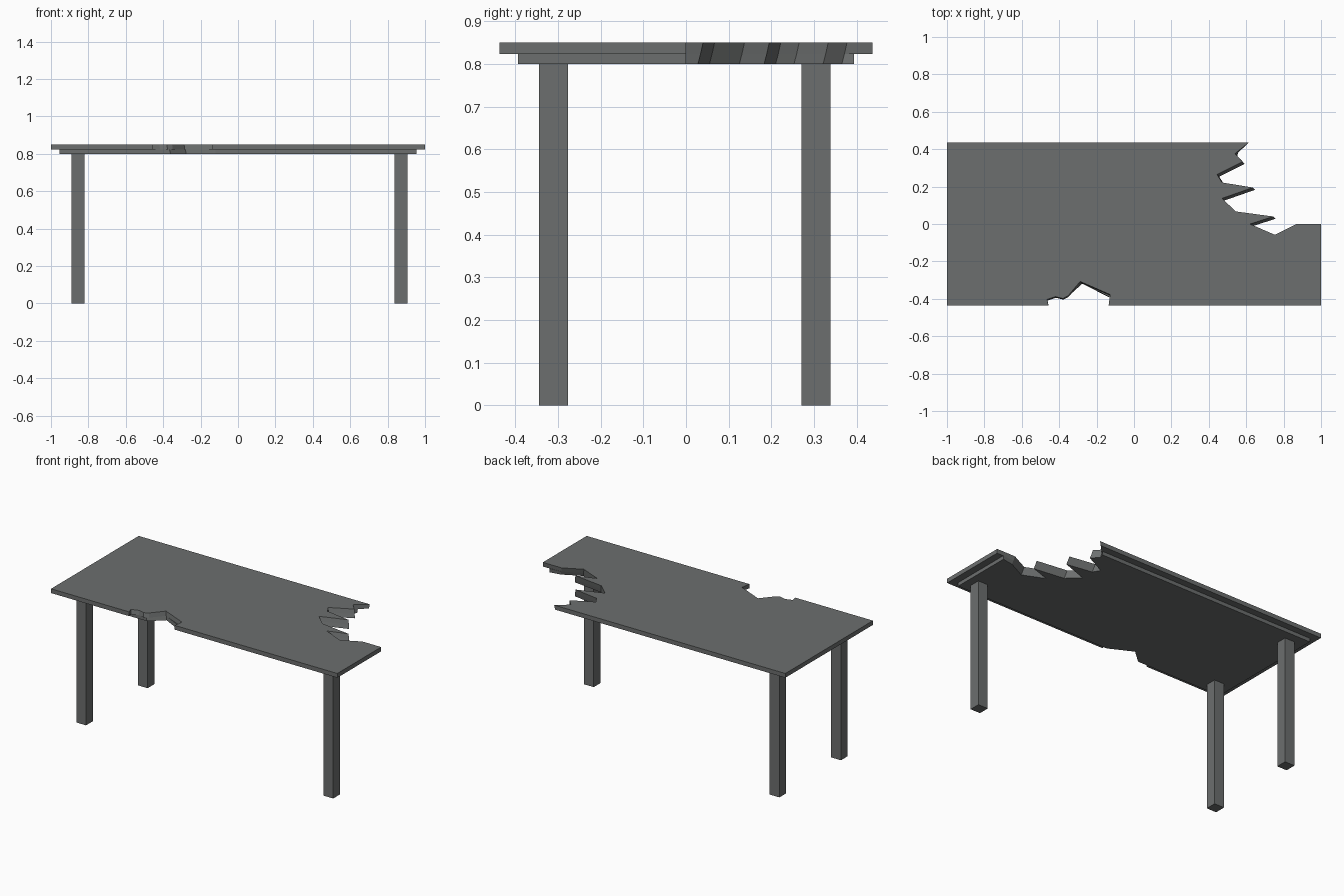
import bpy, bmesh

if "Cube" in bpy.data.objects:
    bpy.data.objects.remove(bpy.data.objects["Cube"])

# single worn grey for the whole table
grey = bpy.data.materials.new("dark grey")
grey.diffuse_color = (0.15, 0.158, 0.157, 1)
grey.use_nodes = True
grey.node_tree.nodes["Principled BSDF"].inputs["Base Color"].default_value = grey.diffuse_color

W, D = 1.0, 0.437      # table top half sizes
w, d = 0.955, 0.394    # under board half sizes
Z_TOP, Z_MID, Z_LOW = 0.85, 0.823, 0.80

# jagged break of the back right corner, from the right edge inwards
CORNER = [(0.87, 0.0), (0.754, -0.058), (0.62, 0.0), (0.745, 0.04),
          (0.545, 0.067), (0.47, 0.137), (0.636, 0.195), (0.47, 0.222),
          (0.444, 0.265), (0.58, 0.333), (0.54, 0.377)]
# bite out of the front edge, left to right
BITE = [(-0.465, -0.403), (-0.42, -0.388), (-0.38, -0.398),
        (-0.352, -0.383), (-0.288, -0.307), (-0.128, -0.377)]


def shift(points, dx, dy):
    return [(x + dx, y + dy) for x, y in points]


def finish(name, bm):
    bmesh.ops.recalc_face_normals(bm, faces=bm.faces)
    bmesh.ops.triangulate(bm, faces=[f for f in bm.faces if len(f.verts) > 4])
    mesh = bpy.data.meshes.new(name)
    bm.to_mesh(mesh)
    bm.free()
    mesh.materials.append(grey)
    obj = bpy.data.objects.new(name, mesh)
    bpy.context.collection.objects.link(obj)
    return obj


def loft(name, low, high, z0, z1):
    """Slab between two outlines with the same number of points."""
    bm = bmesh.new()
    a = [bm.verts.new((x, y, z0)) for x, y in low]
    b = [bm.verts.new((x, y, z1)) for x, y in high]
    bm.faces.new(a[::-1])
    bm.faces.new(b)
    n = len(a)
    for i in range(n):
        j = (i + 1) % n
        bm.faces.new((a[i], a[j], b[j], b[i]))
    return finish(name, bm)


def top_outline(dx, dy):
    return ([(-W, -D), (-0.457, -D)] + shift(BITE, dx * 0.5, dy)
            + [(-0.136, -D), (W, -D), (W, 0)] + shift(CORNER, dx, dy)
            + [(0.615 - dx, D), (-W, D)])


def board_outline(dx, dy):
    return ([(-w, -d), (-0.372 + dx, -d)] + shift(BITE[4:5], dx, dy)
            + [(-0.135, -0.385 + dy / 2), (-0.12, -d), (w, -d), (w, 0)]
            + shift(CORNER, dx, dy) + [(0.56, d), (-w, d)])


# table top with slanted broken edges
loft("table_top", top_outline(0.006, -0.006), top_outline(0, 0), Z_MID, Z_TOP)

# narrower board underneath
loft("under_board", board_outline(0.012, -0.012), board_outline(0.006, -0.006),
     Z_LOW, Z_MID)

# three remaining legs (the back right one is broken off)
LEGS = {"front_left_leg": (-0.855, -0.31),
        "back_left_leg": (-0.855, 0.304),
        "front_right_leg": (0.872, -0.31)}
s = 0.034
for name, (cx, cy) in LEGS.items():
    square = [(cx - s, cy - s), (cx + s, cy - s), (cx + s, cy + s), (cx - s, cy + s)]
    loft(name, square, square, 0, Z_LOW)
